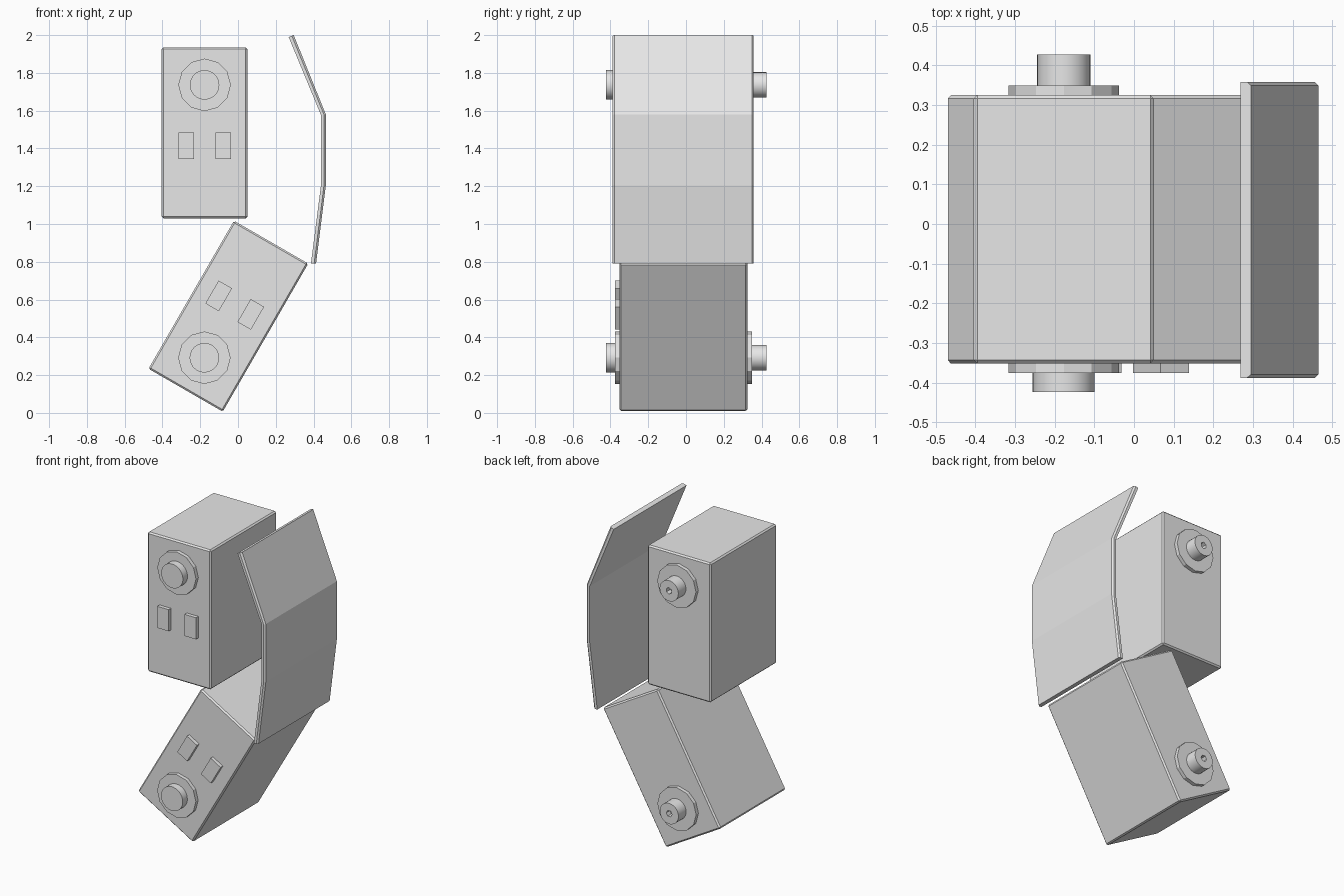
import bpy, bmesh, math
from mathutils import Matrix, Vector

cube = bpy.data.objects.get("Cube")
if cube:
    bpy.data.objects.remove(cube, do_unlink=True)

grey = bpy.data.materials.new("light grey")
grey.use_nodes = True
COLOUR = (0.8, 0.8, 0.8, 1)
grey.diffuse_color = COLOUR
grey.node_tree.nodes["Principled BSDF"].inputs["Base Color"].default_value = COLOUR

FRONT, BACK = -0.352, 0.325


def finish(name, bm, matrix=Matrix(), smooth=False):
    bmesh.ops.recalc_face_normals(bm, faces=bm.faces[:])
    mesh = bpy.data.meshes.new(name)
    bm.to_mesh(mesh)
    bm.free()
    mesh.materials.append(grey)
    obj = bpy.data.objects.new(name, mesh)
    bpy.context.collection.objects.link(obj)
    obj.matrix_world = matrix
    bpy.ops.object.select_all(action='DESELECT')
    obj.select_set(True)
    bpy.context.view_layer.objects.active = obj
    if smooth:
        bpy.ops.object.shade_smooth_by_angle(angle=math.radians(30))
    return obj


def box(name, x, y0, y1, z, width, height, matrix, bevel=0):
    bm = bmesh.new()
    bmesh.ops.create_cube(bm, size=1)
    bmesh.ops.scale(bm, vec=(width, y1 - y0, height), verts=bm.verts[:])
    bmesh.ops.translate(bm, vec=(x, (y0 + y1) / 2, z), verts=bm.verts[:])
    if bevel:
        bmesh.ops.bevel(bm, geom=bm.edges[:], offset=bevel, segments=1,
                        profile=0.5, affect='EDGES')
    return finish(name, bm, matrix)


def disc(name, radius, sides, y0, y1, z, matrix, smooth=False):
    # Cylinder whose axis runs front to back
    bm = bmesh.new()
    place = Matrix.Translation((0, (y0 + y1) / 2, z)) @ Matrix.Rotation(math.pi / 2, 4, 'X')
    bmesh.ops.create_cone(bm, cap_ends=True, segments=sides, radius1=radius,
                          radius2=radius, depth=y1 - y0, matrix=place)
    return finish(name, bm, matrix, smooth)


def block(prefix, x, z, angle):
    m = Matrix.Translation((x, 0, z)) @ Matrix.Rotation(math.radians(angle), 4, 'Y')
    pivot = 0.254
    box(prefix + "_block", 0, FRONT, BACK, 0, 0.454, 0.905, m, 0.009)
    # Front dial and back dial
    disc(prefix + "_front_washer", 0.139, 12, FRONT - 0.024, FRONT + 0.01, pivot, m)
    disc(prefix + "_front_knob", 0.078, 32, -0.423, FRONT, pivot, m, True)
    disc(prefix + "_back_washer", 0.139, 12, BACK - 0.01, BACK + 0.024, pivot, m)
    knob = disc(prefix + "_back_knob", 0.067, 32, BACK, 0.427, pivot, m, True)
    # Hexagonal socket in the back knob
    cutter = disc("socket_cutter", 0.021, 6, 0.39, 0.45, pivot, m)
    cutter.hide_render = True
    bpy.context.view_layer.objects.active = knob
    cut = knob.modifiers.new("socket", 'BOOLEAN')
    cut.operation, cut.solver, cut.object = 'DIFFERENCE', 'EXACT', cutter
    bpy.context.view_layer.update()
    bpy.ops.object.modifier_apply(modifier=cut.name)
    bpy.data.objects.remove(cutter, do_unlink=True)
    # Pair of small front pads
    for side, sx in (("right", -1), ("left", 1)):
        box(f"{prefix}_{side}_pad", sx * 0.098, FRONT - 0.024, FRONT + 0.01,
            -0.0675, 0.082, 0.14, m)


block("upper", -0.177, 1.4825, 0)
block("lower", -0.051, 0.512, 210)

# Bent shield: inner and outer bend points, with chamfered outer side edges
inner = [(0.268, 1.99), (0.44, 1.575), (0.44, 1.21), (0.386, 0.79)]
outer = [(0.295, 2.0), (0.465, 1.58), (0.465, 1.205), (0.413, 0.79)]
y_front, y_back, chamfer = -0.388, 0.358, 0.009
bm = bmesh.new()
rings = []
for a, b in zip(inner, outer):
    a, b = Vector((a[0], 0, a[1])), Vector((b[0], 0, b[1]))
    shoulder = a.lerp(b, 0.62)
    section = [(a, y_front), (shoulder, y_front), (b, y_front + chamfer),
               (b, y_back - chamfer), (shoulder, y_back), (a, y_back)]
    rings.append([bm.verts.new((p.x, y, p.z)) for p, y in section])
for r, s in zip(rings, rings[1:]):
    for i in range(len(r)):
        j = (i + 1) % len(r)
        bm.faces.new((r[i], r[j], s[j], s[i]))
bm.faces.new(rings[0])
bm.faces.new(rings[-1])
finish("bent_shield", bm)
